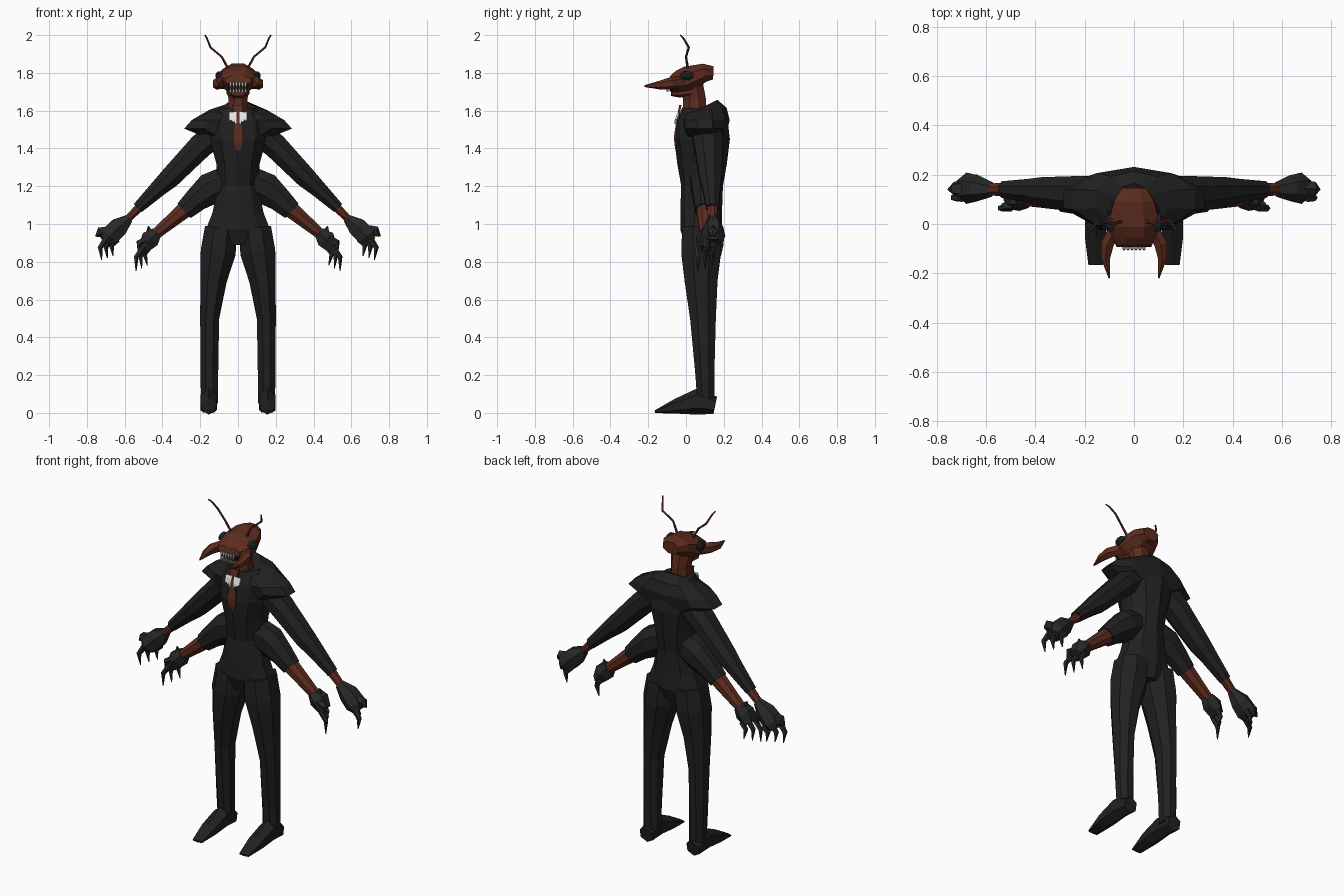
import bpy
import bmesh
from math import cos, sin, pi
from mathutils import Vector

default_cube = bpy.data.objects.get("Cube")
if default_cube:
    bpy.data.objects.remove(default_cube, do_unlink=True)


def make_material(name, red, green, blue):
    material = bpy.data.materials.new(name)
    material.use_nodes = True
    colour = (red, green, blue, 1)
    material.diffuse_color = colour
    shader = next(n for n in material.node_tree.nodes if n.type == 'BSDF_PRINCIPLED')
    shader.inputs["Base Color"].default_value = colour
    return material


cloth = make_material("black cloth", .015, .015, .015)
glove = make_material("charcoal glove", .02, .022, .021)
shell = make_material("brown shell", .11, .025, .013)
eye_black = make_material("eye black", .012, .015, .017)
mouth_dark = make_material("mouth dark", .02, .008, .006)
tooth_grey = make_material("tooth grey", .4, .38, .36)
white = make_material("collar white", .8, .8, .8)


def loft(name, material, rings, sides=8, side=1, up=(0, 1, 0)):
    """Skin flat-sided rings (x, y, z, half width, half depth) along a path."""
    mesh_builder = bmesh.new()
    centres = [Vector((side * ring[0], ring[1], ring[2])) for ring in rings]
    loops = []
    for index, ring in enumerate(rings):
        before = centres[max(index - 1, 0)]
        after = centres[min(index + 1, len(rings) - 1)]
        tangent = (after - before).normalized()
        depth = Vector(up)
        depth = (depth - tangent * depth.dot(tangent)).normalized()
        width = depth.cross(tangent)
        grow = 1 / cos(pi / sides)
        loop = []
        for step in range(sides):
            angle = 2 * pi * (step + .5) / sides
            offset = width * ring[3] * cos(angle) + depth * ring[4] * sin(angle)
            loop.append(mesh_builder.verts.new(centres[index] + offset * grow))
        loops.append(loop)
    for lower, upper in zip(loops, loops[1:]):
        for step in range(sides):
            following = (step + 1) % sides
            mesh_builder.faces.new((lower[step], lower[following],
                                    upper[following], upper[step]))
    mesh_builder.faces.new(loops[0])
    mesh_builder.faces.new(loops[-1])
    bmesh.ops.recalc_face_normals(mesh_builder, faces=mesh_builder.faces)
    mesh = bpy.data.meshes.new(name)
    mesh_builder.to_mesh(mesh)
    mesh_builder.free()
    mesh.materials.append(material)
    part = bpy.data.objects.new(name, mesh)
    bpy.context.collection.objects.link(part)
    return part


def claw(name, material, base, tip, radius, side, bulge=.02):
    """Tapered spike that bows outwards between base and tip."""
    base, tip = Vector(base), Vector(tip)
    middle = base.lerp(tip, .5) + Vector((bulge, 0, bulge / 2))
    loft(name, material, [(*base, radius, radius),
                          (*middle, radius * .8, radius * .8),
                          (*tip, .002, .002)], sides=5, side=side)


# Torso, with a narrow waist and flared hips
loft("coat_torso", cloth, [
    (0, .08, .89, .06, .08),
    (0, .08, .97, .17, .105),
    (0, .08, 1.06, .135, .105),
    (0, .085, 1.2, .105, .105),
    (0, .085, 1.32, .115, .125),
    (0, .085, 1.45, .15, .14),
    (0, .085, 1.54, .15, .13),
    (0, .085, 1.615, .09, .1)], sides=10)

# Shoulder mantle with pointed side tips
loft("shoulder_mantle", cloth, [
    (0, .1, 1.45, .15, .11),
    (0, .1, 1.505, .285, .115),
    (0, .1, 1.55, .245, .125),
    (0, .1, 1.6, .15, .11),
    (0, .09, 1.62, .07, .08)], sides=10)

# Neck and head
loft("neck", shell, [
    (0, .045, 1.58, .055, .065),
    (0, .045, 1.66, .05, .06),
    (0, .03, 1.74, .06, .06)])
loft("head", shell, [
    (0, .145, 1.8, .05, .035),
    (0, .1, 1.802, .08, .048),
    (0, .01, 1.768, .105, .068),
    (0, -.05, 1.75, .09, .06),
    (0, -.09, 1.76, .07, .025)], up=(0, 0, 1))
loft("lower_jaw", shell, [
    (0, .03, 1.7, .06, .025),
    (0, -.04, 1.69, .055, .02),
    (0, -.08, 1.69, .035, .012)], up=(0, 0, 1))
loft("mouth", mouth_dark, [
    (0, -.03, 1.725, .06, .025),
    (0, -.088, 1.725, .048, .022)], up=(0, 0, 1))

# Two rows of teeth
for column in range(6):
    x = (column - 2.5) * .016
    for row, top, bottom in (("upper", 1.75, 1.718), ("lower", 1.7, 1.722)):
        loft(f"{row}_tooth_{column}", tooth_grey, [
            (x, -.095, top, .007, .007),
            (x, -.105, bottom, .002, .002)], sides=4)

# Shell strip down the chest
loft("chest_strip", shell, [
    (0, -.03, 1.63, .03, .006),
    (0, -.045, 1.55, .016, .006),
    (0, -.059, 1.46, .028, .005),
    (0, -.056, 1.42, .025, .005),
    (0, -.05, 1.39, .008, .005)], sides=4)

for side, label in ((1, "left"), (-1, "right")):
    # Leg and foot
    loft(f"{label}_trouser_leg", cloth, [
        (.15, .105, .05, .045, .045),
        (.152, .1, .2, .047, .05),
        (.15, .09, .5, .05, .068),
        (.13, .08, .7, .07, .087),
        (.105, .08, .85, .093, .105),
        (.09, .08, .98, .085, .1)], side=side)
    loft(f"{label}_shoe", cloth, [
        (.155, .155, .04, .04, .04),
        (.155, .06, .06, .044, .06),
        (.155, -.05, .035, .044, .035),
        (.155, -.165, .006, .03, .006)], sides=6, side=side, up=(0, 0, 1))

    # Upper arm pair
    loft(f"{label}_upper_sleeve", cloth, [
        (.12, .11, 1.48, .07, .08),
        (.2, .12, 1.41, .065, .075),
        (.36, .13, 1.245, .055, .06),
        (.42, .135, 1.19, .045, .048),
        (.53, .14, 1.085, .03, .033)], side=side)
    loft(f"{label}_upper_forearm", shell, [
        (.5, .14, 1.11, .025, .03),
        (.6, .14, 1.01, .018, .022)], side=side)
    loft(f"{label}_upper_hand", glove, [
        (.575, .14, 1.03, .022, .025),
        (.63, .145, .985, .05, .045),
        (.68, .145, .935, .05, .055),
        (.7, .145, .905, .03, .04)], sides=6, side=side)

    # Lower arm pair
    loft(f"{label}_lower_sleeve", cloth, [
        (.05, .09, 1.23, .08, .07),
        (.15, .1, 1.185, .085, .07),
        (.22, .1, 1.13, .065, .06),
        (.285, .1, 1.07, .052, .05)], side=side)
    loft(f"{label}_lower_forearm", shell, [
        (.27, .1, 1.085, .045, .045),
        (.45, .105, .935, .027, .03)], side=side)
    loft(f"{label}_lower_hand", glove, [
        (.43, .105, .955, .03, .035),
        (.465, .105, .92, .05, .045),
        (.5, .105, .87, .03, .04)], sides=6, side=side)
    claw(f"{label}_cuff_spike", glove, (.46, .1, .93), (.475, .1, .99), .02, side, 0)

    # Fingers and thumbs
    for finger in range(3):
        y = (finger - 1) * .038
        reach = finger * .03
        claw(f"{label}_upper_finger_{finger}", glove, (.7 - reach, .145 + y, .92),
             (.722 - reach, .145 + y, .81 + reach / 3), .015, side)
        claw(f"{label}_lower_finger_{finger}", glove, (.5 - reach / 2, .105 + y, .88),
             (.54 - reach, .1 + y, .75 + reach / 2), .014, side)
    claw(f"{label}_upper_thumb", glove, (.67, .145, .96), (.755, .14, .935), .03, side)
    claw(f"{label}_lower_thumb", glove, (.48, .08, .92), (.53, .065, .86), .018, side)

    # Mandible, eye and antenna
    loft(f"{label}_mandible", shell, [
        (.075, -.02, 1.75, .025, .03),
        (.108, -.08, 1.745, .026, .028),
        (.115, -.14, 1.735, .018, .02),
        (.1, -.22, 1.73, .003, .004)], sides=6, side=side, up=(0, 0, 1))
    loft(f"{label}_eye", eye_black, [
        (.08, .005, 1.785, .024, .036),
        (.108, .005, 1.785, .022, .034),
        (.118, .005, 1.785, .01, .018)], side=side)
    loft(f"{label}_antenna", shell, [
        (.05, .01, 1.82, .006, .006),
        (.085, 0, 1.885, .005, .005),
        (.145, .015, 1.935, .005, .005),
        (.165, -.015, 1.985, .004, .004),
        (.175, -.03, 2, .003, .003)], sides=5, side=side)

    # Ragged white collar
    for tuft in range(3):
        x = .016 + tuft * .012
        loft(f"{label}_collar_tuft_{tuft}", white, [
            (x, -.04, 1.59, .009, .005),
            (x, -.052, 1.555, .008, .005),
            (x - .004, -.057, 1.53 + tuft * .008, .003, .004)], sides=4, side=side)
